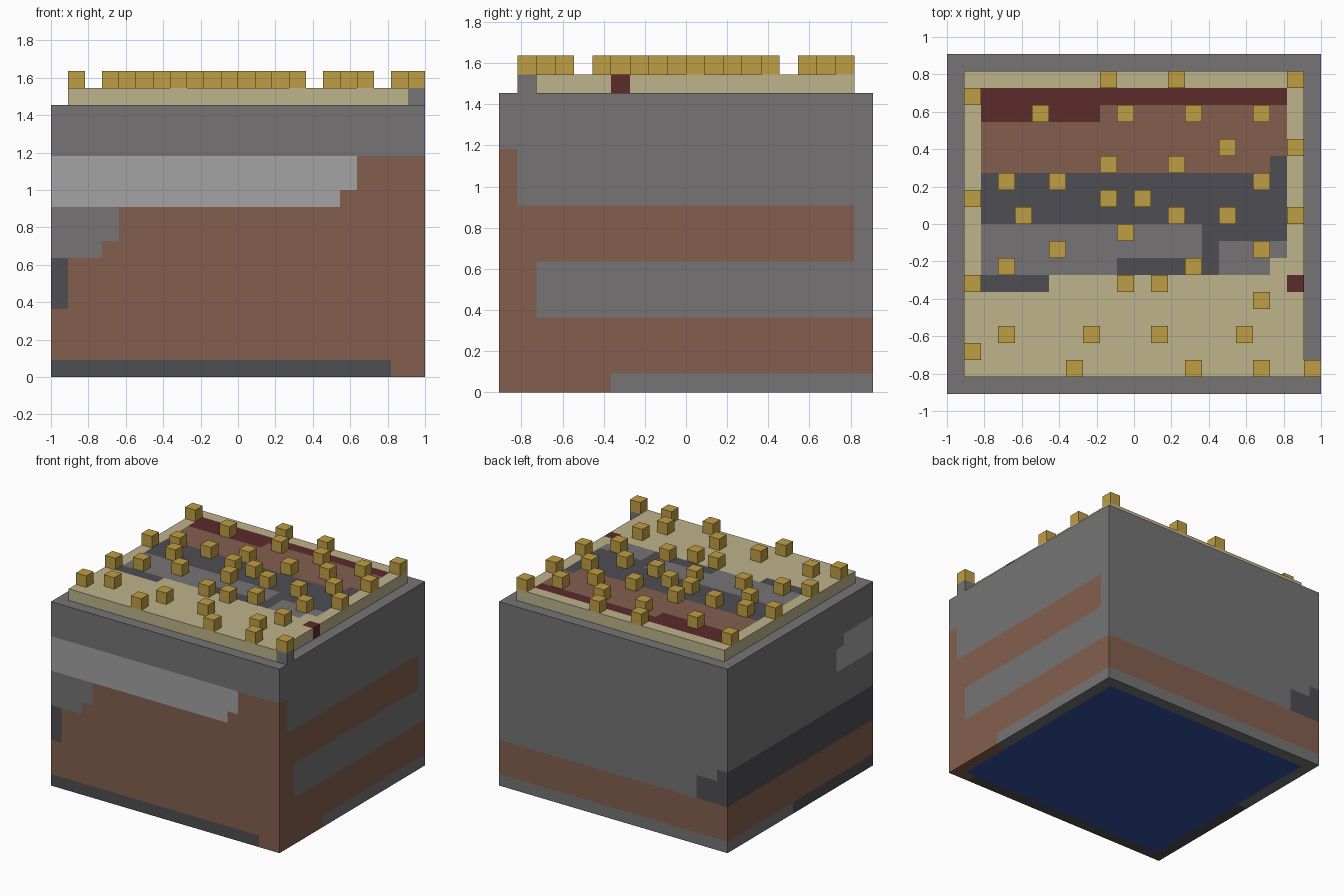
import bpy, bmesh
from mathutils import Vector, Matrix

old = bpy.data.objects.get("Cube")
if old:
    bpy.data.objects.remove(old, do_unlink=True)

UNIT = 1 / 11                      # one block
ORIGIN = Vector((11, 10, 0))       # block coordinates of the model's centre on the ground


def linear(c):
    c /= 255
    return c / 12.92 if c <= 0.04045 else ((c + 0.055) / 1.055) ** 2.4


def material(name, r, g, b):
    m = bpy.data.materials.new(name)
    color = (linear(r), linear(g), linear(b), 1)
    m.use_nodes = True
    m.diffuse_color = color
    bsdf = next(n for n in m.node_tree.nodes if n.type == "BSDF_PRINCIPLED")
    bsdf.inputs["Base Color"].default_value = color
    return m


STONE = material("stone_grey", 118, 116, 117)
PALE = material("pale_grey", 163, 163, 163)
CHARCOAL = material("charcoal", 78, 77, 82)
EARTH = material("earth_brown", 131, 95, 78)
SAND = material("sand_cream", 189, 179, 139)
MAROON = material("maroon", 92, 43, 43)
GOLD = material("gold", 191, 157, 67)
BLUE = material("blue", 50, 80, 163)
ALL = [STONE, PALE, CHARCOAL, EARTH, SAND, MAROON, GOLD, BLUE]


def box(name, low, high, base, patches=()):
    """Box in block units; each patch (material, x, y, z ranges) colours the blocks it holds."""
    low, high = Vector(low), Vector(high)
    bm = bmesh.new()
    bmesh.ops.create_cube(bm, size=1)
    for v in bm.verts:
        v.co = (low + high) / 2 + v.co * (high - low)
    # cut only along patch borders
    for axis in range(3):
        cuts = {edge for p in patches for edge in p[axis + 1]}
        for c in sorted(cuts):
            if low[axis] < c < high[axis]:
                point, normal = Vector(), Vector()
                point[axis], normal[axis] = c, 1
                bmesh.ops.bisect_plane(bm, geom=bm.verts[:] + bm.edges[:] + bm.faces[:],
                                       plane_co=point, plane_no=normal)
    bm.normal_update()
    used = [m for m in ALL if m == base or any(p[0] == m for p in patches)]
    for f in bm.faces:
        inside = f.calc_center_median() - f.normal / 2
        mat = base
        for patch in patches:
            if all(r[0] < c < r[1] for r, c in zip(patch[1:], inside)):
                mat = patch[0]
        f.material_index = used.index(mat)
    bmesh.ops.transform(bm, verts=bm.verts,
                        matrix=Matrix.Scale(UNIT, 4) @ Matrix.Translation(-ORIGIN))
    mesh = bpy.data.meshes.new(name)
    bm.to_mesh(mesh)
    bm.free()
    for m in used:
        mesh.materials.append(m)
    ob = bpy.data.objects.new(name, mesh)
    bpy.context.collection.objects.link(ob)
    return ob


# Main block with strata wrapping its sides (later patches cover earlier ones)
W, D, H = (0, 22), (0, 20), 16
FRONT, BACK, PLUS_X, MINUS_X = (0, 1), (19, 20), (21, 22), (0, 1)
strata = [
    # left and right walls
    (EARTH, PLUS_X, (0, 19), (7, 10)),
    (EARTH, PLUS_X, (0, 2), (4, 7)),
    (EARTH, PLUS_X, (0, 6), (0, 1)),
    (CHARCOAL, MINUS_X, (0, 11), (0, 1)),
    (PALE, MINUS_X, (0, 5), (10, 12)),
    (PALE, MINUS_X, (0, 4), (12, 13)),
    # front wall
    (EARTH, W, FRONT, (0, 13)),
    (CHARCOAL, (0, 20), FRONT, (0, 1)),
    (PALE, (0, 17), FRONT, (10, 11)),
    (PALE, (0, 18), FRONT, (11, 13)),
    (STONE, (0, 4), FRONT, (8, 10)),
    (STONE, (0, 3), FRONT, (7, 8)),
    # dark seam and back corner
    (CHARCOAL, MINUS_X, D, (4, 7)),
    (CHARCOAL, (0, 3), BACK, (4, 6)),
    # brown belt all round, blue underside
    (EARTH, W, D, (1, 4)),
    (BLUE, (1, 21), (1, 19), (0, 1)),
]
box("ground_block", (0, 0, 0), (22, 20, H), STONE, strata)

# Raised slab with coloured patches on its top
Z = (H, H + 1)
ground = [
    (EARTH, (2, 20), (13, 17), Z),
    (MAROON, (2, 20), (17, 18), Z),
    (MAROON, (2, 9), (16, 17), Z),
    (CHARCOAL, (2, 20), (9, 13), Z),
    (CHARCOAL, (19, 20), (13, 14), Z),
    (STONE, (2, 15), (7, 10), Z),
    (STONE, (16, 19), (7, 9), Z),
    (STONE, (19, 20), (8, 9), Z),
    (CHARCOAL, (15, 16), (7, 10), Z),
    (CHARCOAL, (10, 16), (7, 8), Z),
    (CHARCOAL, (2, 6), (6, 7), Z),
    (MAROON, (20, 21), (6, 7), Z),
]
box("top_slab", (1, 1, H), (21, 19, H + 1), SAND, ground)
box("corner_post", (21, 1, H), (22, 2, H + 1), STONE)

# Scattered gold blocks: row -> columns, sharing one mesh
rows = {18: (9, 13, 20), 17: (1,), 16: (5, 10, 14, 18), 14: (16, 20), 13: (9, 13),
        12: (3, 6, 18), 11: (1, 9, 11), 10: (4, 13, 16, 20), 9: (10,), 8: (6, 18),
        7: (3, 14), 6: (1, 10, 12), 5: (18,), 3: (3, 8, 12, 17), 2: (1,),
        1: (7, 14, 18, 21)}
first = box("gold_block", (11, 10, 0), (12, 11, 1), GOLD)
spots = [Vector((x, y, H + 1)) for y, xs in rows.items() for x in xs]
first.location = (spots[0] - ORIGIN) * UNIT
for spot in spots[1:]:
    block = first.copy()
    block.location = (spot - ORIGIN) * UNIT
    bpy.context.collection.objects.link(block)
